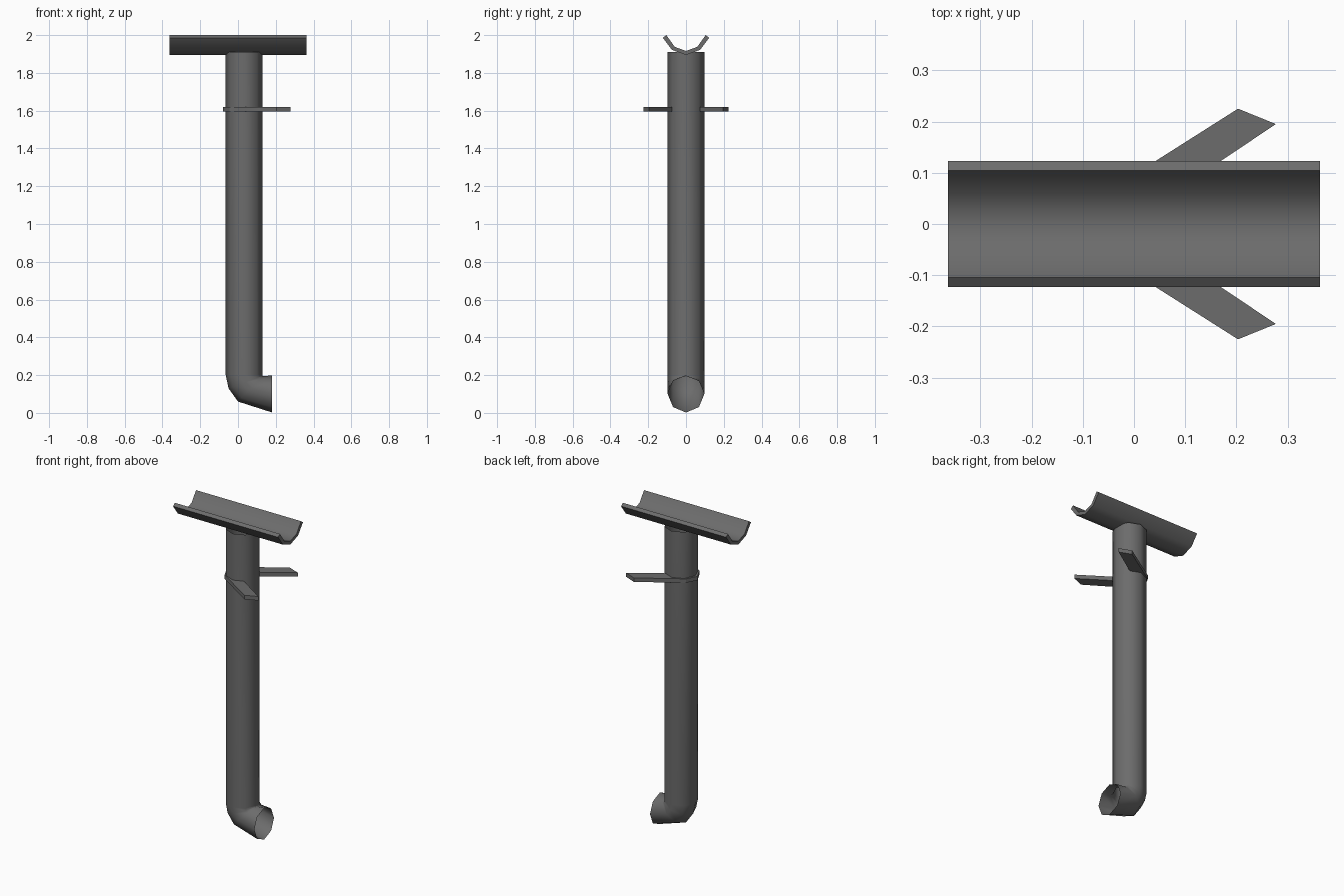
import bpy, bmesh, math
from mathutils import Vector

if "Cube" in bpy.data.objects:
    bpy.data.objects.remove(bpy.data.objects["Cube"])

metal = bpy.data.materials.new("dark_grey_metal")
metal.diffuse_color = (0.15, 0.15, 0.15, 1)
metal.use_nodes = True
metal.node_tree.nodes["Principled BSDF"].inputs["Base Color"].default_value = metal.diffuse_color


def finish(name, bm, smooth=None, recalc=True):
    if recalc:
        bmesh.ops.recalc_face_normals(bm, faces=bm.faces[:])
    me = bpy.data.meshes.new(name)
    bm.to_mesh(me)
    bm.free()
    me.materials.append(metal)
    ob = bpy.data.objects.new(name, me)
    bpy.context.collection.objects.link(ob)
    if smooth:
        bpy.ops.object.select_all(action='DESELECT')
        ob.select_set(True)
        bpy.context.view_layer.objects.active = ob
        bpy.ops.object.shade_smooth_by_angle(angle=math.radians(smooth))
    return ob


def extrude_outline(name, points, offset, smooth=None):
    bm = bmesh.new()
    f = bm.faces.new([bm.verts.new(p) for p in points])
    ext = bmesh.ops.extrude_face_region(bm, geom=[f])
    vs = [g for g in ext["geom"] if isinstance(g, bmesh.types.BMVert)]
    bmesh.ops.translate(bm, verts=vs, vec=offset)
    return finish(name, bm, smooth)


# Downpipe with elbow: eight-sided rings given by outer and inner (x, z) points
R = 0.097
rings = [((-0.065, 1.91), (0.129, 1.91)), ((-0.065, 0.2), (0.129, 0.2)),
         ((-0.05, 0.13), (0.129, 0.196)), ((0.0, 0.06), (0.133, 0.195)),
         ((0.181, 0.002), (0.181, 0.198))]
bm = bmesh.new()
loops = []
for (ox, oz), (ix, iz) in rings:
    o, i = Vector((ox, 0, oz)), Vector((ix, 0, iz))
    mid, half = (o + i) / 2, (i - o) / 2
    loops.append([bm.verts.new(mid + half * math.cos(a) + Vector((0, R * math.sin(a), 0)))
                  for a in (k * math.pi / 4 for k in range(8))])
for a, b in zip(loops, loops[1:]):
    for k in range(8):
        n = (k + 1) % 8
        bm.faces.new((a[k], b[k], b[n], a[n]))
# both ends stay open, outward winding is set by the ring order
finish("downpipe", bm, 50, recalc=False)

# Gutter trough: bent sheet profile run along x
outer = [(-0.123, 1.986), (-0.075, 1.922), (0, 1.895), (0.075, 1.922), (0.123, 1.986)]
inner = [(0.104, 2.0), (0.06, 1.938), (0, 1.916), (-0.06, 1.938), (-0.104, 2.0)]
extrude_outline("gutter_trough", [(-0.363, y, z) for y, z in outer + inner],
                (0.726, 0, 0), 50)

# Wall bracket: strap behind the pipe with two splayed arms
side = [(-0.046, 0.067), (0.203, 0.225), (0.277, 0.195), (0.099, 0.076), (-0.03, 0.055)]
outline = [(-0.08, 0)] + side + [(-0.05, 0)] + [(x, -y) for x, y in reversed(side)]
extrude_outline("wall_bracket", [(x, y, 1.595) for x, y in outline], (0, 0, 0.025))
